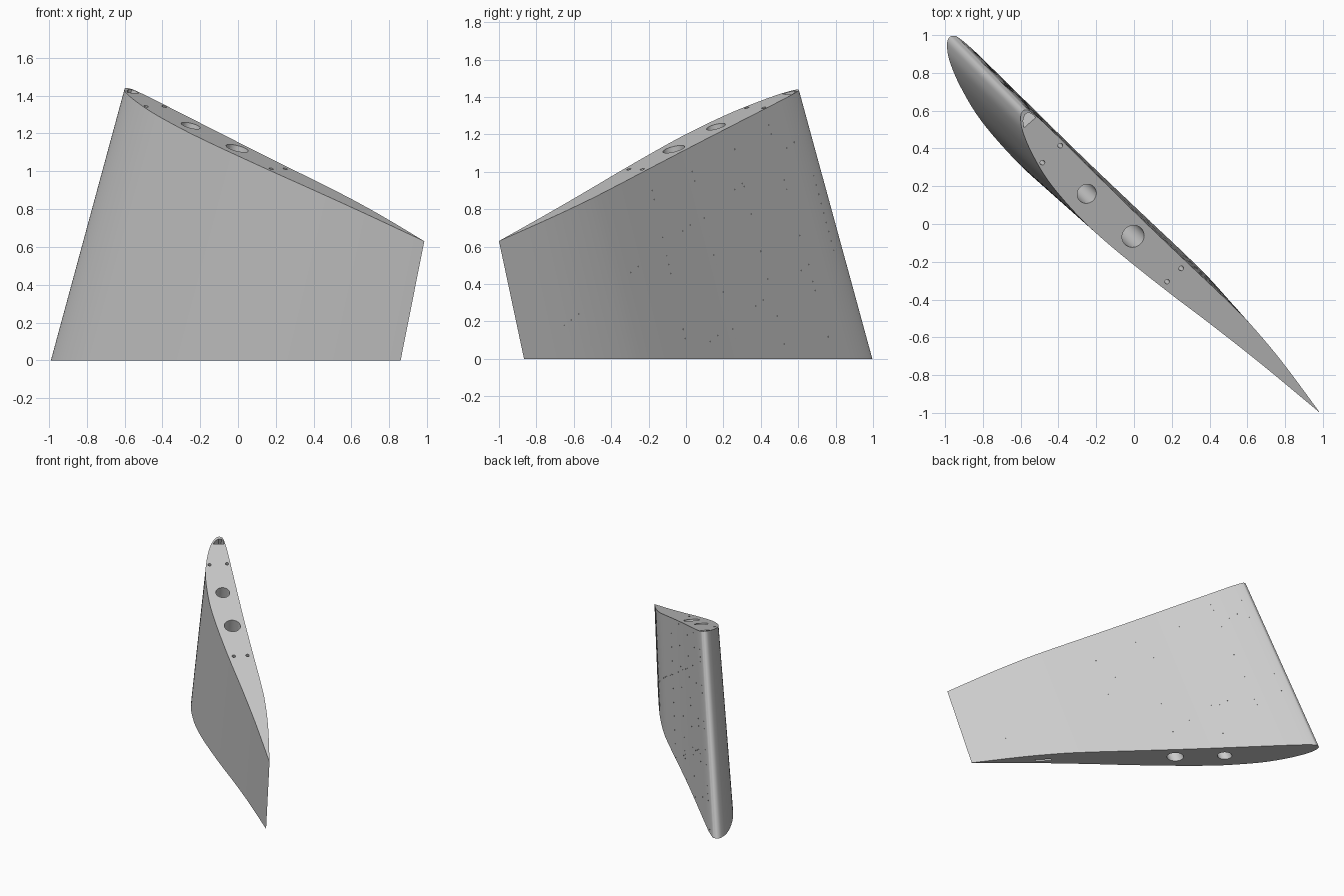
import bpy, bmesh, math
from mathutils import Vector
from mathutils.bvhtree import BVHTree

if "Cube" in bpy.data.objects:
    bpy.data.objects.remove(bpy.data.objects["Cube"])

grey = bpy.data.materials.new("plain_grey")
grey.diffuse_color = (0.6, 0.6, 0.6, 1)
grey.use_nodes = True
grey.node_tree.nodes["Principled BSDF"].inputs["Base Color"].default_value = grey.diffuse_color

# Wing section: (chord fraction, offset), front side then back side
FRONT = [(1, 0), (.82, -.018), (.67, -.037), (.56, -.053), (.45, -.067), (.35, -.077),
         (.266, -.08), (.165, -.073), (.086, -.054), (.032, -.032), (.0064, -.0125), (0, 0)]
BACK = [(.004, .008), (.0125, .0128), (.05, .0165), (.12, .018), (.35, .021), (.53, .026),
        (.65, .030), (.735, .030), (.85, .021), (1, 0)]


def smooth_path(pts, n=5):
    """Catmull-Rom through the points, end point left out."""
    p = [Vector(q) for q in pts]
    p = [p[0]] + p + [p[-1]]
    out = []
    for a, b, c, d in zip(p, p[1:], p[2:], p[3:]):
        for i in range(n):
            t = i / n
            out.append(.5 * (2 * b + (c - a) * t + (2 * a - 5 * b + 4 * c - d) * t ** 2
                             + (3 * b - a - 3 * c + d) * t ** 3))
    return out


def section(lead, trail):
    """Place the wing section between two edge points."""
    lead, trail = Vector(lead), Vector(trail)
    chord = trail - lead
    normal = Vector((-chord.y, chord.x, 0))
    return [lead + chord * q.x + normal * q.y for q in smooth_path(FRONT + BACK)]


def finish(bm, name):
    bmesh.ops.recalc_face_normals(bm, faces=bm.faces)
    me = bpy.data.meshes.new(name)
    bm.to_mesh(me)
    bm.free()
    ob = bpy.data.objects.new(name, me)
    bpy.context.collection.objects.link(ob)
    me.materials.append(grey)
    return ob


def prism(bm, start, end):
    """Closed prism between two matching outlines."""
    a = [bm.verts.new(v) for v in start]
    b = [bm.verts.new(v) for v in end]
    n = len(a)
    for i in range(n):
        bm.faces.new((a[i], a[(i + 1) % n], b[(i + 1) % n], b[i]))
    bm.faces.new(a[::-1])
    bm.faces.new(b)


# Wing panel: level root, sloping tip
bm = bmesh.new()
prism(bm, section((-.978, .988, 0), (.86, -.866, 0)),
      section((-.59, .597, 1.44), (.985, -1, .63)))
bmesh.ops.recalc_face_normals(bm, faces=bm.faces)
tree = BVHTree.FromBMesh(bm)
wing = finish(bm, "wing_panel")

# Cutters
cut = bmesh.new()
AXIS = Vector((.22, -.22, 1))


def bore(x, y, r, depth, sides):
    """Round hole entering the tip face along the spar direction."""
    z = 1.44 - .361 * ((x + .59) * .70 - (y - .6) * .714)
    c = Vector((x, y, z))
    d = AXIS.normalized()
    u = d.orthogonal().normalized()
    w = d.cross(u)
    ring = [u * r * math.cos(k * math.tau / sides) + w * r * math.sin(k * math.tau / sides)
            for k in range(sides)]
    prism(cut, [c + q - d * depth for q in ring], [c + q + d * .1 for q in ring])


# Spar bores run right through, pin holes are short
bore(-.25, .16, .052, 1.6, 40)
bore(-.005, -.065, .06, 1.6, 40)
for x, y in ((-.485, .325), (-.39, .415), (.175, -.305), (.25, -.235)):
    bore(x, y, .013, .12, 16)

# Leading edge pocket
nose = [(-.582, .507), (-.518, .562), (-.543, .585), (-.565, .593), (-.582, .582), (-.589, .55)]
swept = Vector((.27, -.27, 1))
top = [Vector((x, y, 1.42)) for x, y in nose]
prism(cut, [v - swept * .4 for v in top], [v + swept * .1 for v in top])

# Cable slot in the root
c, u, w = Vector((.475, -.49, 0)), Vector((.7, -.714, 0)) * .06, Vector((.714, .7, 0)) * .011
slot = [c + u + w, c - u + w, c - u - w, c + u - w]
prism(cut, [v - Vector((0, 0, .1)) for v in slot], [v + Vector((0, 0, .1)) for v in slot])

cutter = finish(cut, "hole_cutter")
cutter.hide_render = True
mod = wing.modifiers.new("holes", 'BOOLEAN')
mod.operation, mod.solver, mod.object = 'DIFFERENCE', 'EXACT', cutter
bpy.context.view_layer.objects.active = wing
wing.select_set(True)
bpy.ops.object.modifier_apply(modifier=mod.name)
bpy.data.objects.remove(cutter)
bpy.ops.object.shade_smooth_by_angle(angle=math.radians(30))

# Rows of tiny rib marks on the back face, given by (y, z) ends
marks = bmesh.new()


def mark(y, z, half_y, half_z):
    hit, n, _, _ = tree.ray_cast(Vector((3, y, z)), Vector((-1, 0, 0)))
    if hit is None:
        return
    a = Vector((0, 0, 1)).cross(n).normalized() * half_y
    b = n.cross(a).normalized() * half_z
    quad = [hit + a + b, hit - a + b, hit - a - b, hit + a - b]
    prism(marks, [v - n * .002 for v in quad], [v + n * .001 for v in quad])


ROWS = [(-.19, .95, .02, .01), (.01, 1.1, .29, .01), (.25, 1.17, .54, .03),
        (.43, 1.3, .79, .02), (.59, 1.33, .94, .03),
        (-.81, .05, .62, 1.19), (.05, .03, .78, .6)]
for y0, z0, y1, z1 in ROWS:
    n = int(math.hypot(y1 - y0, z1 - z0) / .05)
    for i in range(n + 1):
        t = i / n
        mark(y0 + (y1 - y0) * t, z0 + (z1 - z0) * t, .003, .003)
mark(-.51, .09, .004, .02)
finish(marks, "rib_marks")
